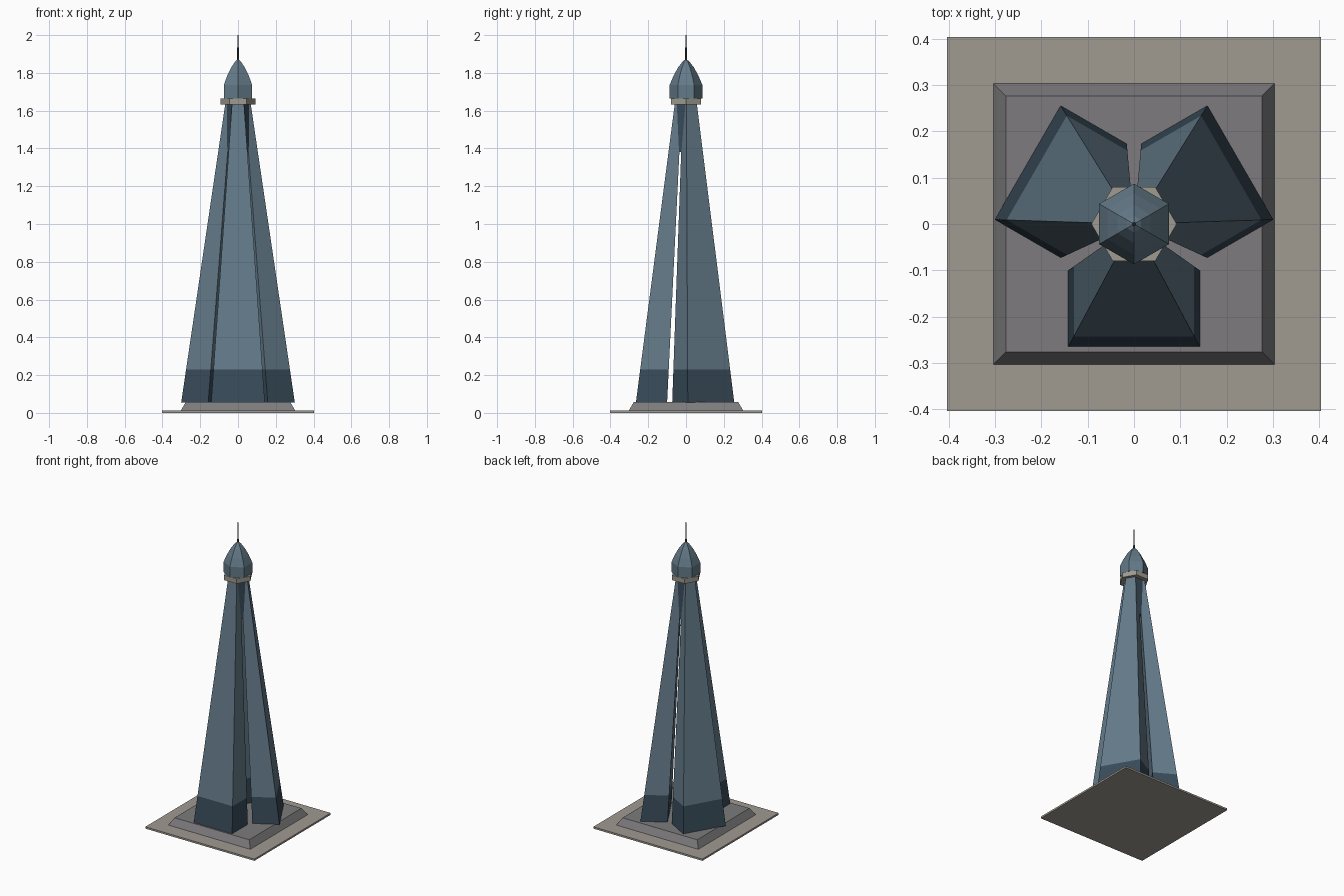
import bpy, bmesh
from math import radians, cos, sin
from mathutils import Matrix

cube = bpy.data.objects.get("Cube")
if cube:
    bpy.data.objects.remove(cube, do_unlink=True)


def material(name, rgb):
    m = bpy.data.materials.new(name)
    m.use_nodes = True
    colour = (*rgb, 1)
    m.diffuse_color = colour
    m.node_tree.nodes["Principled BSDF"].inputs["Base Color"].default_value = colour
    return m


blue_glass = material("blue_glass", (0.127, 0.195, 0.25))
dark_glass = material("dark_glass", (0.04, 0.07, 0.10))
pale_stone = material("pale_stone", (0.35, 0.328, 0.283))
grey_stone = material("grey_stone", (0.205, 0.198, 0.205))
dark_metal = material("dark_metal", (0.045, 0.05, 0.055))


def loft(name, section, levels, mats, turn=0.0):
    """Stack scaled copies of a flat section at (z, scale) levels, with capped ends."""
    bm = bmesh.new()
    rings = [[bm.verts.new((x * s, y * s, z)) for x, y in section] for z, s in levels]
    n = len(section)
    for i, (low, high) in enumerate(zip(rings, rings[1:])):
        for k in range(n):
            j = (k + 1) % n
            face = bm.faces.new((low[k], low[j], high[j], high[k]))
            face.material_index = min(i, len(mats) - 1)
    bm.faces.new(rings[0][::-1])
    bm.faces.new(rings[-1]).material_index = len(mats) - 1
    bmesh.ops.transform(bm, matrix=Matrix.Rotation(turn, 4, 'Z'), verts=bm.verts)
    bmesh.ops.recalc_face_normals(bm, faces=bm.faces)
    mesh = bpy.data.meshes.new(name)
    bm.to_mesh(mesh)
    bm.free()
    for m in mats:
        mesh.materials.append(m)
    obj = bpy.data.objects.new(name, mesh)
    bpy.context.scene.collection.objects.link(obj)
    return obj


def polygon(sides, start=0):
    angles = [radians(start + 360 * k / sides) for k in range(sides)]
    return [(cos(a), sin(a)) for a in angles]


square = [(-1, -1), (1, -1), (1, 1), (-1, 1)]
hexagon = polygon(6)

# Stepped base
loft("ground_slab", square, [(0, 0.403), (0.012, 0.403)], [pale_stone])
loft("plinth", square, [(0.012, 0.303), (0.058, 0.276)], [grey_stone])

# Three tapering legs around the axis, each with a dark foot band
BOTTOM, BAND, TOP, TAPER = 0.056, 0.23, 1.635, 0.225
band_scale = 1 + (TAPER - 1) * (BAND - BOTTOM) / (TOP - BOTTOM)
leg_section = [(-0.142, -0.265), (0.142, -0.265), (0.142, -0.10), (-0.142, -0.10)]
for name, degrees in (("front_leg", 0), ("back_left_leg", 120), ("back_right_leg", 240)):
    loft(name, leg_section, [(BOTTOM, 1), (BAND, band_scale), (TOP, TAPER)],
         [dark_glass, blue_glass], radians(degrees))

# Dark core filling the gaps below the collar
loft("core", hexagon, [(1.38, 0.071), (1.635, 0.06)], [dark_glass])

# Collar, faceted dome and spire
loft("collar", hexagon, [(1.632, 0.092), (1.665, 0.092)], [pale_stone])
loft("dome", polygon(6, 30),
     [(1.665, 0.087), (1.735, 0.087), (1.785, 0.066), (1.83, 0.041),
      (1.86, 0.018), (1.871, 0.003)], [blue_glass])
loft("spire", polygon(8), [(1.86, 0.005), (1.935, 0.004), (1.936, 0.0025), (2.0, 0.002)],
     [dark_metal])
